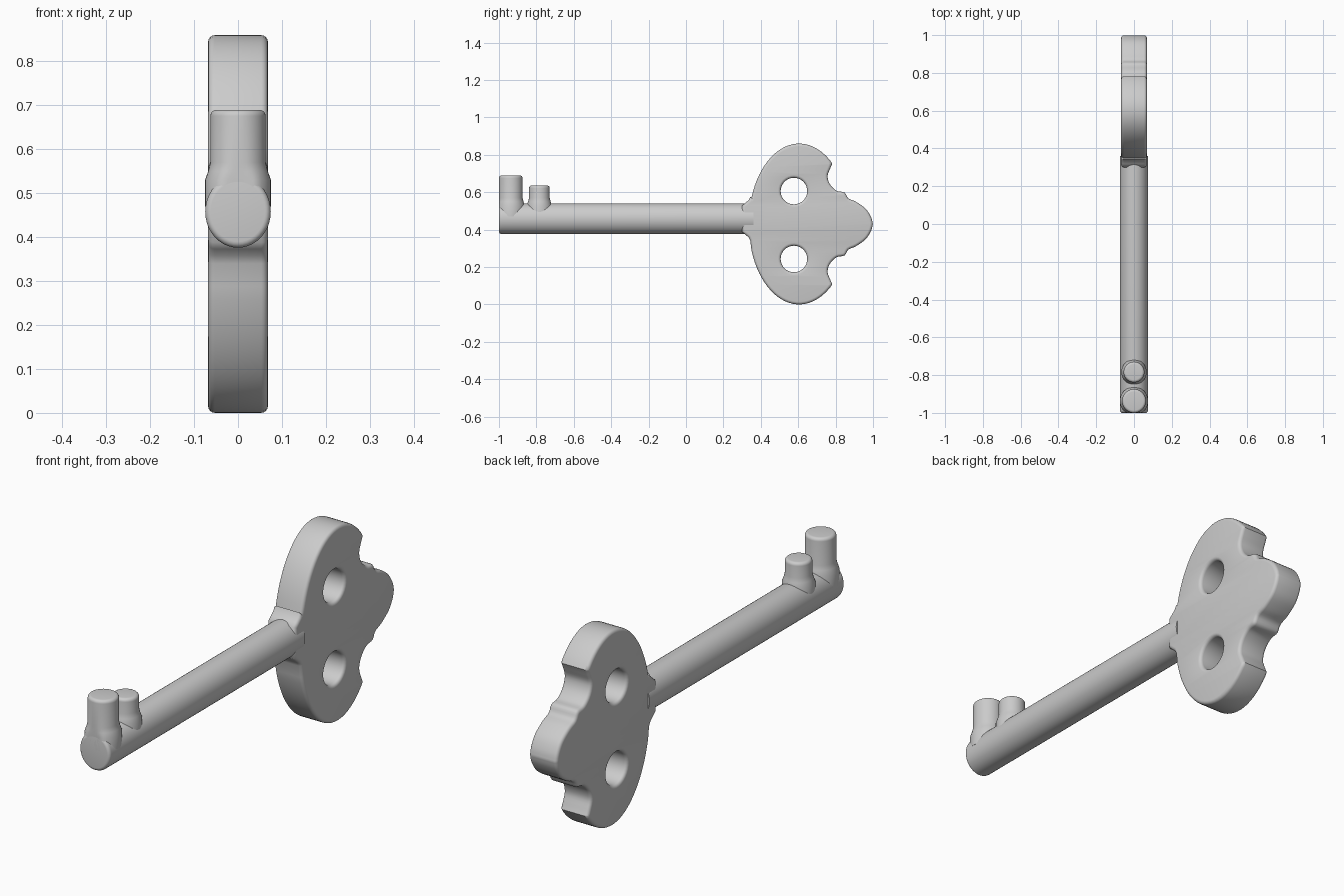
import bpy, bmesh, math
from mathutils import Matrix, Vector

old = bpy.data.objects.get("Cube")
if old:
    bpy.data.objects.remove(old, do_unlink=True)

metal = bpy.data.materials.new("grey metal")
metal.use_nodes = True
GREY = (0.6, 0.6, 0.6, 1)
metal.diffuse_color = GREY
metal.node_tree.nodes["Principled BSDF"].inputs["Base Color"].default_value = GREY

MID = 0.432      # height of the bow's mirror line
SHAFT_Z = 0.458  # height of the shaft axis


def smooth_all(obj):
    bpy.ops.object.select_all(action='DESELECT')
    obj.select_set(True)
    bpy.context.view_layer.objects.active = obj
    bpy.ops.object.shade_smooth_by_angle(angle=math.radians(50))


def lathe(name, profile, matrix, segments=40):
    """Revolve (radius, height) points around local z, then place with matrix."""
    bm = bmesh.new()
    rings = []
    for r, h in profile:
        rings.append([bm.verts.new((r * math.cos(a), r * math.sin(a), h))
                      for a in (math.tau * i / segments for i in range(segments))])
    for low, high in zip(rings, rings[1:]):
        for i in range(segments):
            j = (i + 1) % segments
            bm.faces.new((low[i], low[j], high[j], high[i]))
    bm.faces.new(rings[0][::-1])
    bm.faces.new(rings[-1])
    bm.transform(matrix)
    for v in bm.verts:               # keep everything behind the flat front end
        v.co.y = max(v.co.y, -1.0)
    bmesh.ops.recalc_face_normals(bm, faces=bm.faces)
    mesh = bpy.data.meshes.new(name)
    bm.to_mesh(mesh)
    bm.free()
    mesh.materials.append(metal)
    obj = bpy.data.objects.new(name, mesh)
    bpy.context.collection.objects.link(obj)
    smooth_all(obj)
    return obj


def rounded_end(radius, end, bevel, steps=5):
    """Quarter-round profile points finishing at height end."""
    return [(radius - bevel + bevel * math.cos(a), end - bevel + bevel * math.sin(a))
            for a in (math.pi / 2 * i / steps for i in range(steps + 1))]


def catmull(points, steps=4):
    """Smooth curve through a list of 2D points."""
    p = [Vector(q) for q in points]
    p = [p[0]] + p + [p[-1]]
    out = []
    for a, b, c, d in zip(p, p[1:], p[2:], p[3:]):
        for i in range(steps):
            t = i / steps
            out.append(0.5 * (2 * b + (c - a) * t + (2 * a - 5 * b + 4 * c - d) * t * t
                              + (3 * b - a - 3 * c + d) * t ** 3))
    return out + [p[-1]]


# Shaft: slightly taller than wide, running along y
shaft_profile = [(0.082, -0.36)] + rounded_end(0.082, 1.0, 0.014)
lathe("shaft", shaft_profile,
      Matrix.Translation((0, 0, SHAFT_Z)) @ Matrix.Diagonal((0.91, 1, 1, 1))
      @ Matrix.Rotation(math.pi / 2, 4, 'X'))

# Teeth: round pegs with flared feet and soft tops
for name, y, r, top in (("front_tooth", -0.937, 0.063, 0.69),
                        ("rear_tooth", -0.784, 0.055, 0.636)):
    foot = [(r + 0.012, 0.47), (r + 0.012, 0.53), (r + 0.005, 0.55), (r, 0.57)]
    lathe(name, foot + rounded_end(r, top, 0.014), Matrix.Translation((0, y, 0)))

# Bow outline, upper half: oval lobe, round bite, small step, then the rear knob
start, end = math.asin(0.33), math.pi - math.asin(0.79)
lobe = []
for i in range(25):
    a = start + (end - start) * i / 24
    lobe.append(Vector((0.605 - 0.27 * math.cos(a), 0.43 * math.sin(a))))
bite = catmull([(0.782, 0.322), (0.770, 0.295), (0.757, 0.255), (0.770, 0.212),
                (0.805, 0.178), (0.848, 0.168), (0.868, 0.137), (0.910, 0.118),
                (0.962, 0.080), (0.990, 0.035), (0.999, 0.0)])
half = lobe + bite
neck = [(0.30, 0.070), (0.318, 0.085), (0.335, 0.100), (0.344, 0.118)]

outline = [(y, SHAFT_Z + d) for y, d in neck]
outline += [(p.x, MID + p.y - 0.002) for p in half]
outline += [(p.x, MID - p.y - 0.002) for p in half[-2::-1]]
outline += [(y, SHAFT_Z - d) for y, d in neck[::-1]]

holes = [[(0.577 + 0.071 * math.cos(math.tau * i / 32),
           z + 0.071 * math.sin(math.tau * i / 32)) for i in range(32)]
         for z in (0.606, 0.243)]

# Bow plate: filled outline with two holes, extruded and rounded
BEVEL = 0.015
curve = bpy.data.curves.new("bow", 'CURVE')
curve.dimensions = '2D'
curve.fill_mode = 'BOTH'
curve.extrude = 0.068 - BEVEL
curve.bevel_depth = BEVEL
curve.bevel_resolution = 3
curve.offset = -BEVEL
for loop in [outline] + holes:
    spline = curve.splines.new('POLY')
    spline.points.add(len(loop) - 1)
    for point, (y, z) in zip(spline.points, loop):
        point.co = (y, z, 0, 1)
    spline.use_cyclic_u = True
curve.materials.append(metal)
bow = bpy.data.objects.new("bow", curve)
bpy.context.collection.objects.link(bow)
bpy.ops.object.select_all(action='DESELECT')
bow.select_set(True)
bpy.context.view_layer.objects.active = bow
bpy.ops.object.convert(target='MESH')
bow = bpy.context.view_layer.objects.active
bm = bmesh.new()
bm.from_mesh(bow.data)
bmesh.ops.remove_doubles(bm, verts=bm.verts, dist=0.0005)
# stand the flat plate upright: drawn x becomes y, drawn y becomes z
bm.transform(Matrix(((0, 0, 1, 0), (1, 0, 0, 0), (0, 1, 0, 0), (0, 0, 0, 1))))
bmesh.ops.recalc_face_normals(bm, faces=bm.faces)
bm.to_mesh(bow.data)
bm.free()
smooth_all(bow)
